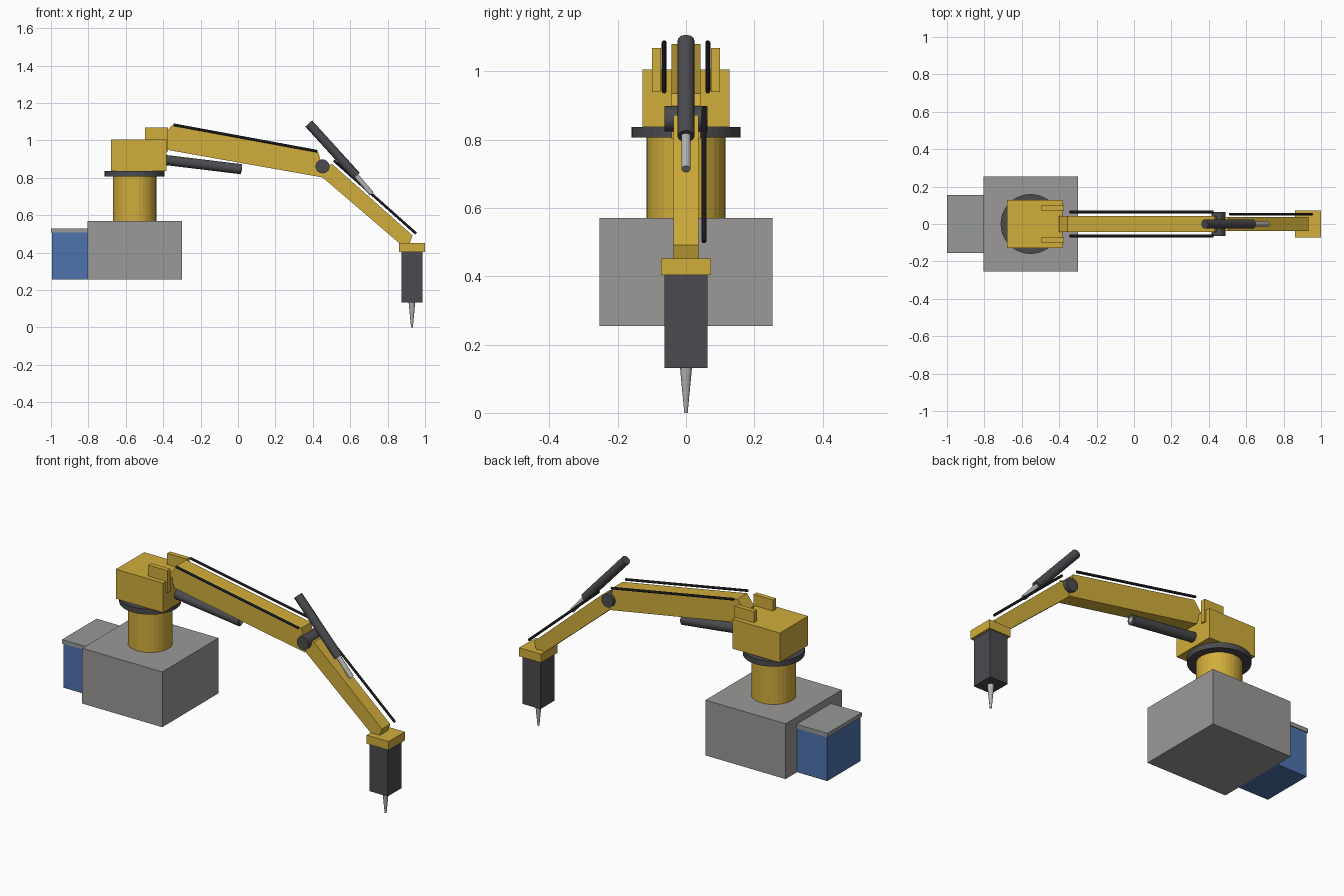
import bpy, bmesh
from mathutils import Vector

if "Cube" in bpy.data.objects:
    bpy.data.objects.remove(bpy.data.objects["Cube"])


def material(name, rgb):
    m = bpy.data.materials.new(name)
    m.diffuse_color = (*rgb, 1)
    m.use_nodes = True
    m.node_tree.nodes["Principled BSDF"].inputs["Base Color"].default_value = m.diffuse_color
    return m


YELLOW = material("yellow_paint", (0.64, 0.42, 0.045))
DARK = material("dark_steel", (0.07, 0.07, 0.08))
BLACK = material("black_rubber", (0.01, 0.01, 0.011))
CONCRETE = material("concrete", (0.33, 0.32, 0.31))
LID = material("lid_grey", (0.31, 0.32, 0.32))
BLUE = material("blue_paint", (0.075, 0.17, 0.42))
STEEL = material("bright_steel", (0.45, 0.45, 0.46))


def finish(name, bm, mat):
    bmesh.ops.recalc_face_normals(bm, faces=bm.faces)
    mesh = bpy.data.meshes.new(name)
    bm.to_mesh(mesh)
    bm.free()
    mesh.materials.append(mat)
    ob = bpy.data.objects.new(name, mesh)
    bpy.context.collection.objects.link(ob)
    return ob


def box(name, x, y, z, mat):
    """Box from (min, max) ranges."""
    bm = bmesh.new()
    bmesh.ops.create_cube(bm, size=1)
    for v in bm.verts:
        v.co = [(r[0] + r[1]) / 2 + c * (r[1] - r[0]) for r, c in zip((x, y, z), v.co)]
    return finish(name, bm, mat)


def rod(name, a, b, r, mat, r2=None, sides=32):
    """Cylinder or cone running from a to b."""
    a, b = Vector(a), Vector(b)
    d = b - a
    bm = bmesh.new()
    bmesh.ops.create_cone(bm, cap_ends=True, segments=sides, radius1=r,
                          radius2=r if r2 is None else r2, depth=d.length)
    q = d.to_track_quat('Z', 'Y')
    for v in bm.verts:
        v.co = q @ v.co + (a + b) / 2
    return finish(name, bm, mat)


def plate(name, profile, half, mat):
    """Side profile (x, z) extruded to y = +-half."""
    bm = bmesh.new()
    f = bm.faces.new([bm.verts.new((x, -half, z)) for x, z in profile])
    ext = bmesh.ops.extrude_face_region(bm, geom=[f])
    bmesh.ops.translate(bm, vec=(0, 2 * half, 0),
                        verts=[g for g in ext["geom"] if isinstance(g, bmesh.types.BMVert)])
    return finish(name, bm, mat)


# Foundation and hydraulic cabinet
box("foundation", (-0.805, -0.30), (-0.253, 0.253), (0.255, 0.57), CONCRETE)
box("cabinet", (-0.995, -0.805), (-0.15, 0.15), (0.255, 0.507), BLUE)
box("cabinet_lid", (-1.0, -0.803), (-0.155, 0.155), (0.507, 0.53), LID)

# Pedestal, slewing ring and turret
rod("pedestal", (-0.553, 0, 0.57), (-0.553, 0, 0.806), 0.116, YELLOW)
rod("slewing_ring", (-0.553, 0, 0.806), (-0.553, 0, 0.837), 0.16, DARK, sides=40)
box("turret", (-0.68, -0.383), (-0.127, 0.127), (0.837, 1.005), YELLOW)

# Main boom and stick
plate("boom", [(-0.355, 1.08), (-0.40, 1.02), (-0.37, 0.948), (0.452, 0.802),
               (0.452, 0.85), (0.43, 0.935)], 0.043, YELLOW)
plate("stick", [(0.505, 0.872), (0.45, 0.865), (0.452, 0.802), (0.863, 0.45),
                (0.917, 0.445), (0.933, 0.492)], 0.037, YELLOW)
rod("elbow_pin", (0.452, -0.063, 0.861), (0.452, 0.063, 0.861), 0.037, DARK)

# Paired turret lugs and boom hoses
for side, s in (("left", 1), ("right", -1)):
    box("lug_" + side, (-0.497, -0.375), sorted((0.073 * s, 0.1 * s)), (0.94, 1.068), YELLOW)
    rod("boom_hose_" + side, (-0.345, 0.064 * s, 1.084), (0.425, 0.064 * s, 0.942),
        0.007, BLACK, sides=12)
rod("stick_hose", (0.512, 0.053, 0.893), (0.952, 0.053, 0.502), 0.007, BLACK, sides=12)

# Hydraulic cylinders
rod("boom_cylinder", (-0.42, 0, 0.899), (0.018, 0, 0.846), 0.027, DARK)
rod("boom_piston", (0.0, 0, 0.848), (0.021, 0, 0.8456), 0.014, STEEL)
rod("stick_cylinder", (0.378, 0, 1.09), (0.633, 0, 0.81), 0.0245, DARK)
rod("stick_piston", (0.62, 0, 0.824), (0.715, 0, 0.714), 0.0135, STEEL)

# Breaker with chisel
box("breaker_bracket", (0.862, 1.0), (-0.073, 0.073), (0.403, 0.452), YELLOW)
box("breaker_body", (0.873, 0.987), (-0.063, 0.063), (0.132, 0.403), DARK)
rod("chisel", (0.93, 0, 0.132), (0.93, 0, 0), 0.0175, STEEL, r2=0.005, sides=24)
